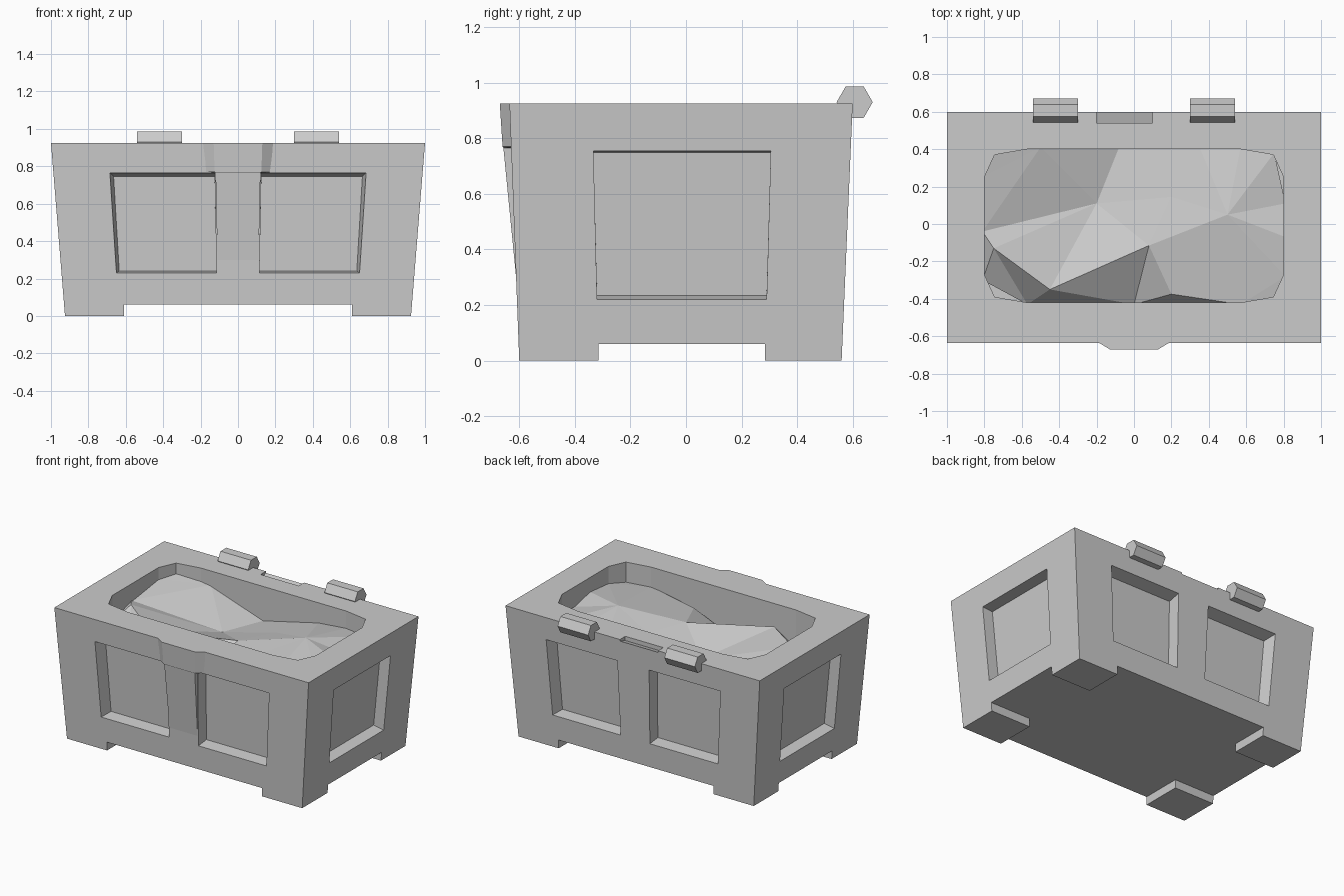
import bpy
import bmesh
from math import cos, sin, pi
from mathutils import Vector
from mathutils.geometry import delaunay_2d_cdt

old_cube = bpy.data.objects.get("Cube")
if old_cube:
    bpy.data.objects.remove(old_cube, do_unlink=True)

# Single stone grey material
stone = bpy.data.materials.new("stone_grey")
stone.use_nodes = True
grey = (0.6, 0.6, 0.6, 1)
stone.diffuse_color = grey
for node in stone.node_tree.nodes:
    if node.type == 'BSDF_PRINCIPLED':
        node.inputs["Base Color"].default_value = grey

TOP = 0.925
FLOOR = 0.06


def half_width(z):
    return 0.925 + 0.081 * z


def front_y(z):
    return -0.6 - 0.038 * z


def back_y(z):
    return 0.56 + 0.043 * z


def loft(bm, rings):
    """Join matching rings of points into a closed solid."""
    loops = [[bm.verts.new(p) for p in ring] for ring in rings]
    count = len(loops[0])
    faces = [bm.faces.new(loops[0]), bm.faces.new(loops[-1])]
    for low, high in zip(loops, loops[1:]):
        for i in range(count):
            j = (i + 1) % count
            faces.append(bm.faces.new((low[i], low[j], high[j], high[i])))
    bmesh.ops.recalc_face_normals(bm, faces=faces)


def finish(bm, name):
    mesh = bpy.data.meshes.new(name)
    bm.to_mesh(mesh)
    bm.free()
    mesh.materials.append(stone)
    obj = bpy.data.objects.new(name, mesh)
    bpy.context.collection.objects.link(obj)
    return obj


def solid(name, rings):
    bm = bmesh.new()
    loft(bm, rings)
    return finish(bm, name)


def body_ring(z):
    w = half_width(z)
    return [(-w, front_y(z), z), (w, front_y(z), z),
            (w, back_y(z), z), (-w, back_y(z), z)]


# Tapered chest body
body = solid("chest_body", [body_ring(FLOOR), body_ring(TOP)])

# Recess cutters: each panel narrows towards its inner face
cutters = bmesh.new()


def cut_panel(outer, inner, place, depth):
    loft(cutters, [[place(a, z, -0.05) for a, z in outer],
                   [place(a, z, 0) for a, z in outer],
                   [place(a, z, depth) for a, z in inner]])


long_outer = [(0.115, 0.23), (0.65, 0.23), (0.685, 0.765), (0.125, 0.765)]
long_inner = [(0.115, 0.24), (0.635, 0.24), (0.665, 0.745), (0.125, 0.745)]
end_outer = [(-0.32, 0.22), (0.29, 0.22), (0.305, 0.755), (-0.333, 0.755)]
end_inner = [(-0.32, 0.235), (0.29, 0.235), (0.305, 0.748), (-0.333, 0.748)]

for side in (-1, 1):
    cut_panel(long_outer, long_inner,
              lambda a, z, d: (side * a, front_y(z) + d, z), 0.09)
    cut_panel(long_outer, long_inner,
              lambda a, z, d: (side * a, back_y(z) - d, z), 0.09)
    cut_panel(end_outer, end_inner,
              lambda a, z, d: (side * (half_width(z) - d), a, z), 0.08)

# Open basin in the top with clipped corners
corner = [(0.8, 0.26), (0.745, 0.38), (0.57, 0.41)]
outline = (corner + [(-x, y) for x, y in reversed(corner)]
           + [(-x, -y) for x, y in corner]
           + [(x, -y) for x, y in reversed(corner)])
loft(cutters, [[(x, y - 0.01, z) for x, y in outline] for z in (0.55, 1)])

# Shallow chip in the back rim
loft(cutters, [[(x, 0.54, TOP - 0.03), (x, 0.54, 1), (x, 0.7, 1), (x, 0.7, TOP + 0.02)]
               for x in (-0.2, 0.1)])

cutter = finish(cutters, "recess_cutter")
cutter.hide_render = True
cut = body.modifiers.new("recesses", 'BOOLEAN')
cut.operation = 'DIFFERENCE'
cut.solver = 'EXACT'
cut.object = cutter
bpy.context.view_layer.objects.active = body
bpy.ops.object.modifier_apply(modifier=cut.name)
bpy.data.objects.remove(cutter, do_unlink=True)

# Uneven heap filling the basin: edge points, then peaks and hollows
heap_points = [
    (-0.81, -0.04, 0.80), (-0.81, 0.25, 0.84), (-0.74, 0.38, 0.85), (-0.5, 0.41, 0.82),
    (-0.08, 0.41, 0.68), (0.35, 0.41, 0.78), (0.57, 0.41, 0.80), (0.75, 0.38, 0.80),
    (0.81, 0.11, 0.78), (0.81, -0.07, 0.82), (0.81, -0.28, 0.80), (0.75, -0.4, 0.78),
    (0.57, -0.43, 0.78), (0, -0.43, 0.62), (-0.57, -0.43, 0.65), (-0.81, -0.3, 0.72),
    (-0.2, 0.11, 0.68), (0.2, 0.145, 0.77), (0.5, 0.05, 0.85), (0.08, -0.115, 0.78),
    (-0.75, -0.13, 0.82), (-0.45, -0.35, 0.80), (0.2, -0.375, 0.75)]
flat, _, tris, source, _, _ = delaunay_2d_cdt(
    [Vector(p[:2]) for p in heap_points], [], [], 0, 0.0001)
bm = bmesh.new()
verts = [bm.verts.new((p.x, p.y, heap_points[s[0]][2])) for p, s in zip(flat, source)]
for tri in tris:
    bm.faces.new([verts[i] for i in tri])
for face in bm.faces:
    face.normal_update()
    if face.normal.z < 0:
        face.normal_flip()
finish(bm, "basin_filling")


# Front clasp: a tapering strap that flares into the rim
def clasp_ring(z, y, front, back):
    inside = front_y(z) + 0.02
    return [(-front, y, z), (front, y, z), (back, inside, z), (-back, inside, z)]


solid("front_clasp", [clasp_ring(0.3, front_y(0.3), 0.11, 0.11),
                      clasp_ring(0.765, -0.657, 0.12, 0.12),
                      clasp_ring(0.77, -0.66, 0.125, 0.2),
                      clasp_ring(TOP, -0.67, 0.13, 0.22)])

# Corner feet and hexagonal hinge barrels, mirrored left and right
for side, label in ((-1, "right"), (1, "left")):
    for edge, inner, end in ((front_y, -0.315, "front"), (back_y, 0.285, "back")):
        solid(f"{end}_{label}_foot",
              [[(side * 0.61, inner, z), (side * half_width(z), inner, z),
                (side * half_width(z), edge(z), z), (side * 0.61, edge(z), z)]
               for z in (0, FLOOR)])
    solid(f"{label}_hinge",
          [[(side * x, 0.607 + 0.065 * cos(i * pi / 3), 0.93 + 0.065 * sin(i * pi / 3))
            for i in range(6)] for x in (0.3, 0.54)])
